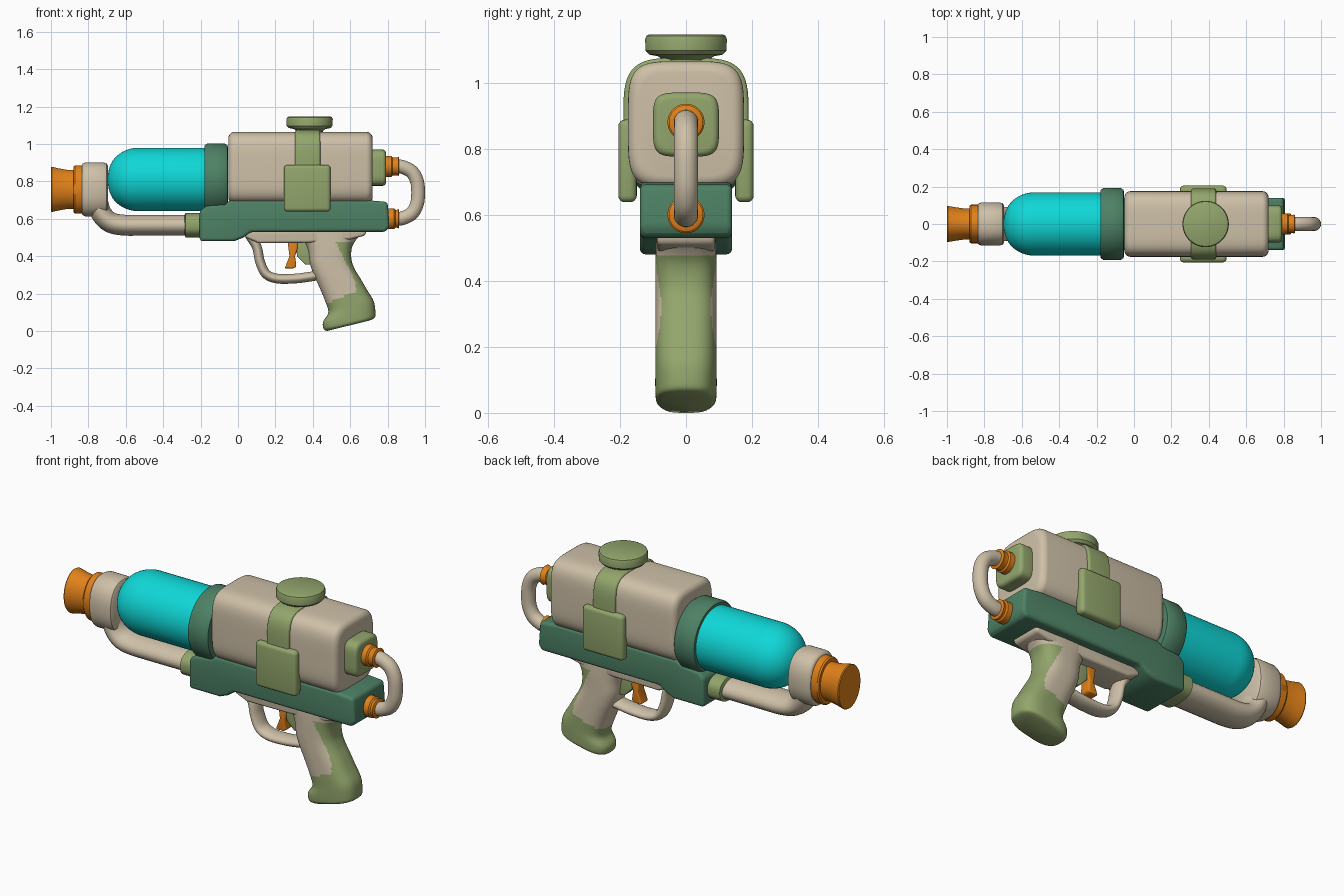
import bpy, bmesh, math
from mathutils import Vector

if "Cube" in bpy.data.objects:
    bpy.data.objects.remove(bpy.data.objects["Cube"])


def material(name, rgb):
    m = bpy.data.materials.new(name)
    m.diffuse_color = (*rgb, 1)
    m.use_nodes = True
    m.node_tree.nodes["Principled BSDF"].inputs["Base Color"].default_value = m.diffuse_color
    return m


BEIGE = material("beige", (0.62, 0.53, 0.39))
ORANGE = material("orange", (0.75, 0.22, 0.01))
DARK = material("dark_green", (0.075, 0.22, 0.13))
LIGHT = material("light_green", (0.29, 0.38, 0.15))
CYAN = material("cyan", (0.005, 0.68, 0.68))


def finish(bm, name, mats, rule=None, bevel=0, angle=35):
    bmesh.ops.recalc_face_normals(bm, faces=bm.faces[:])
    if rule:
        for f in bm.faces:
            f.material_index = 1 if rule(f.calc_center_median()) else 0
    me = bpy.data.meshes.new(name)
    bm.to_mesh(me)
    bm.free()
    for m in mats:
        me.materials.append(m)
    ob = bpy.data.objects.new(name, me)
    bpy.context.collection.objects.link(ob)
    bpy.ops.object.select_all(action='DESELECT')
    ob.select_set(True)
    bpy.context.view_layer.objects.active = ob
    if bevel:
        mod = ob.modifiers.new("round", 'BEVEL')
        mod.width, mod.segments, mod.limit_method = bevel, 4, 'ANGLE'
        mod.angle_limit = math.radians(30)
        bpy.ops.object.modifier_apply(modifier="round")
    bpy.ops.object.shade_smooth_by_angle(angle=math.radians(angle))
    return ob


def smooth(pts, steps=6):
    """Catmull-Rom through tuples of any length."""
    out = []
    for i in range(len(pts) - 1):
        p0, p1, p2, p3 = (pts[max(i - 1, 0)], pts[i], pts[i + 1],
                          pts[min(i + 2, len(pts) - 1)])
        for k in range(steps):
            t = k / steps
            out.append(tuple(0.5 * (2 * b + (c - a) * t + (2 * a - 5 * b + 4 * c - d) * t * t
                                    + (3 * b - a - 3 * c + d) * t ** 3)
                             for a, b, c, d in zip(p0, p1, p2, p3)))
    return out + [tuple(pts[-1])]


def loft(name, rows, mats, e=2, n=48, rule=None, angle=35):
    """Rows (ax, az, bx, bz, half_y): rings spanning a-b in the side plane, e sets squareness."""
    bm = bmesh.new()
    rings = []
    for ax, az, bx, bz, hy in rows:
        ring = []
        for i in range(n):
            t = 2 * math.pi * (i + 0.5) / n
            c, s = math.cos(t), math.sin(t)
            c = math.copysign(abs(c) ** (2 / e), c)
            s = math.copysign(abs(s) ** (2 / e), s)
            ring.append(bm.verts.new(((ax + bx) / 2 + (bx - ax) / 2 * c, hy * s,
                                      (az + bz) / 2 + (bz - az) / 2 * c)))
        rings.append(ring)
    for r, q in zip(rings, rings[1:]):
        for i in range(n):
            bm.faces.new((r[i], r[(i + 1) % n], q[(i + 1) % n], q[i]))
    bm.faces.new(rings[0])
    bm.faces.new(rings[-1])
    return finish(bm, name, mats, rule, angle=angle)


def along_x(name, z, prof, mat, ys=1.0, e=2):
    """Profile (x, radius) around a level axis; ys squashes the width."""
    return loft(name, [(x, z - r, x, z + r, r * ys) for x, r in prof], [mat], e)


def pipe(name, path, r, mat, ys=1.0):
    pts = smooth(path)
    rows = []
    for i, p in enumerate(pts):
        d = Vector(pts[min(i + 1, len(pts) - 1)]) - Vector(pts[max(i - 1, 0)])
        d.normalize()
        rows.append((p[0] + d.y * r, p[1] - d.x * r, p[0] - d.y * r, p[1] + d.x * r, r * ys))
    return loft(name, rows, [mat], n=24, angle=50)


def plate(name, outline, hy, mat, bevel, y=0):
    """Side outline extruded across y and rounded."""
    bm = bmesh.new()
    f = bm.faces.new([bm.verts.new((x, y - hy, z)) for x, z in outline])
    ext = bmesh.ops.extrude_face_region(bm, geom=[f])
    bmesh.ops.translate(bm, vec=(0, 2 * hy, 0),
                        verts=[v for v in ext['geom'] if isinstance(v, bmesh.types.BMVert)])
    return finish(bm, name, [mat], bevel=bevel)


def rect(x0, x1, z0, z1):
    return [(x0, z0), (x1, z0), (x1, z1), (x0, z1)]


# nozzle and front barrel
along_x("nozzle", 0.757, [(-1, .118), (-.995, .121), (-.96, .113), (-.91, .104), (-.88, .104),
                          (-.88, .122), (-.872, .129), (-.80, .129)], ORANGE, 0.8)
along_x("barrel_collar", 0.757, [(-.835, .13), (-.83, .138), (-.815, .145), (-.72, .145),
                                 (-.702, .138), (-.695, .125)], BEIGE, 0.8, 2.4)
pipe("barrel_pipe", [(-.755, .76), (-.748, .68), (-.725, .62), (-.68, .58), (-.61, .566),
                     (-.5, .565), (-.2, .565)], 0.056, BEIGE, 1.65)
along_x("pipe_sleeve", 0.566, [(-.285, .055), (-.28, .066), (-.18, .066)], LIGHT, 1.6, 2.6)

# water chamber with domed end, and its clamp ring
dome = [(-.53 - .166 * math.cos(t), .17 * math.sin(t) ** .85)
        for t in [math.pi / 2 * i / 14 for i in range(1, 15)]]
along_x("water_chamber", 0.81, dome + [(-.12, .17)], CYAN)
along_x("clamp_ring", 0.81, [(-.18, .165), (-.178, .183), (-.165, .192), (-.07, .192),
                             (-.056, .183), (-.053, .165)], DARK)

# main body rail
plate("body", [(-.205, .48), (-.02, .48), (.03, .50), (.07, .53), (.79, .53), (.81, .56),
               (.80, .69), (.68, .70), (-.04, .70), (-.07, .68), (-.17, .67), (-.205, .64)],
      0.14, DARK, 0.022)

# rear tank, strap over it, side plates and filler cap
def rounded_block(name, x0, x1, z, hz, hy, r, mat, e):
    rows = []
    for k in range(6):
        a = math.pi / 2 * k / 5
        rows.append((r * (1 - math.sin(a)), r * (1 - math.cos(a))))
    ends = [(x0 + d, s) for s, d in rows] + [(x1 - d, s) for s, d in reversed(rows)]
    return loft(name, [(x, z - hz + s, x, z + hz - s, hy - s) for x, s in ends], [mat], e, 64)


rounded_block("rear_tank", -.052, .72, .873, .192, .176, .035, BEIGE, 4.5)
rounded_block("strap", .305, .44, .875, .20, .190, .012, LIGHT, 4)
for side, label in ((-1, "near"), (1, "far")):
    plate("side_plate_" + label, rect(.245, .495, .638, .888), 0.028, LIGHT, 0.02, side * .177)
loft("filler_cap", [(.383 - r, z, .383 + r, z, r) for z, r in
                    [(1.04, .07), (1.07, .072), (1.08, .085), (1.085, .112), (1.097, .123),
                     (1.132, .124), (1.142, .12), (1.146, .112)]], [LIGHT])

# rear block, hose fittings and hose
rounded_block("rear_block", .70, .792, .873, .097, .1, .02, LIGHT, 4.5)
for label, z, x in (("upper", .88, .785), ("lower", .60, .80)):
    along_x("hose_fitting_" + label, z, [(x, .056), (x + .035, .056), (x + .042, .048),
                                         (.85, .048), (.858, .052), (.862, .045)], ORANGE)
pipe("hose", [(.84, .88), (.88, .877), (.93, .85), (.957, .80), (.963, .74), (.957, .68),
              (.93, .63), (.88, .603), (.84, .60)], 0.037, BEIGE)

# grip: green at the back and the base
def grip_is_green(c):
    if c.z > .475:
        return False
    if c.z < .15 + .4 * (c.x - .48):
        return True
    edge = .53 + (.46 - c.z) * .5
    return c.x > min(edge, .63)


grip = smooth([(.475, .0, .70, .055, .075), (.457, .012, .73, .07, .09), (.455, .05, .735, .10, .093),
               (.483, .10, .725, .16, .093), (.462, .17, .69, .22, .093),
               (.43, .245, .655, .28, .093), (.405, .30, .625, .33, .093),
               (.385, .36, .607, .38, .093), (.375, .43, .608, .44, .093),
               (.35, .485, .63, .485, .092), (.30, .54, .68, .54, .09)])
loft("grip", grip, [BEIGE, LIGHT], 2.8, 72, grip_is_green, 50)
plate("grip_top", [(.02, .545), (.04, .50), (.11, .47), (.38, .472), (.60, .49), (.68, .51),
                   (.69, .545)], 0.088, BEIGE, 0.014)

# trigger guard, trigger and its spring cover
pipe("trigger_guard", [(.06, .515), (.10, .45), (.118, .37), (.15, .305), (.21, .28),
                       (.30, .28), (.37, .288), (.44, .30)], 0.026, BEIGE, 1.9)
plate("trigger", [(.265, .48), (.32, .48), (.318, .44), (.305, .40), (.312, .345), (.30, .335),
                  (.25, .335), (.275, .40)], 0.032, ORANGE, 0.008)
plate("trigger_back", [(.31, .48), (.40, .48), (.40, .355), (.36, .355), (.315, .40)],
      0.028, LIGHT, 0.006)
